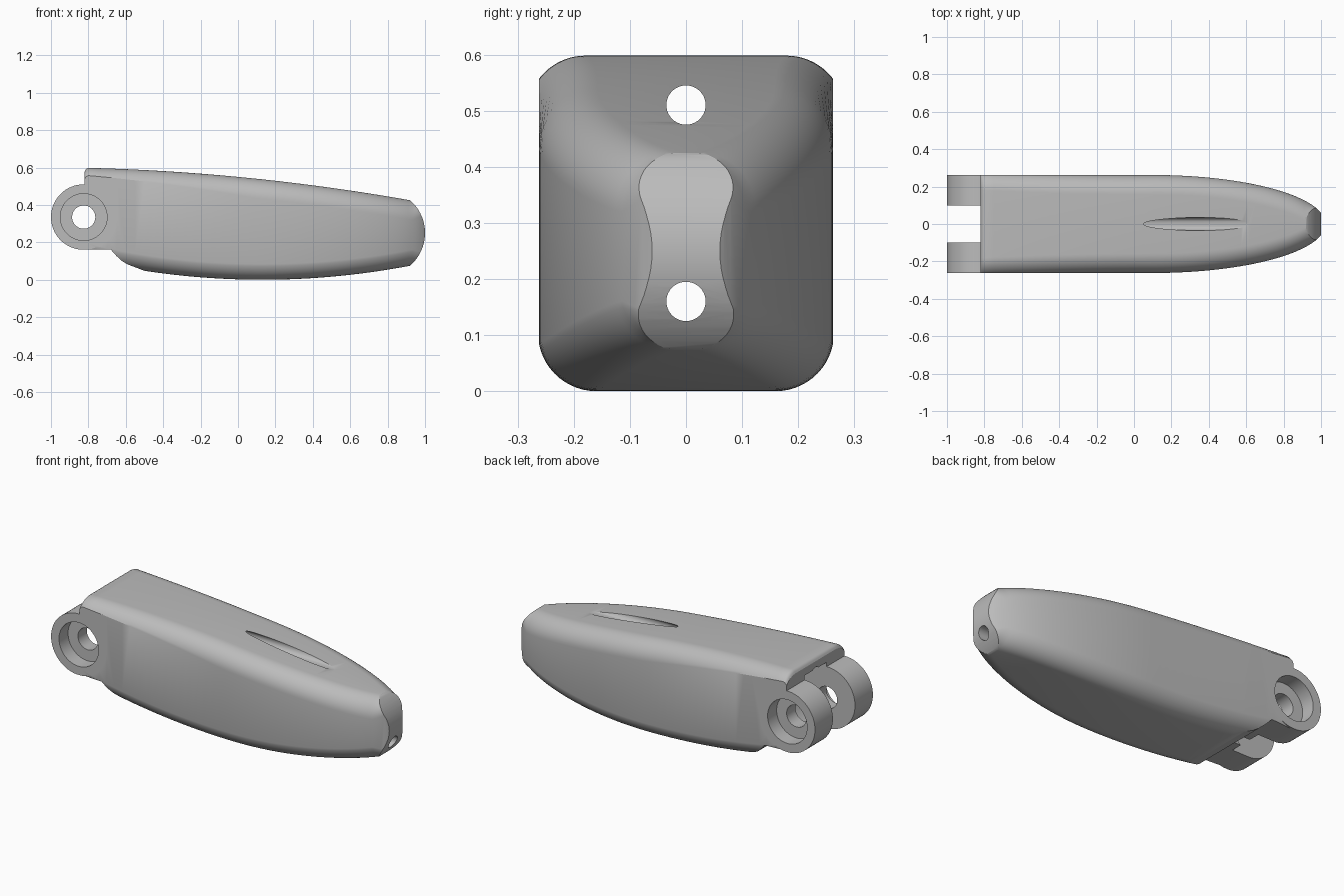
import bpy, bmesh
from math import sin, cos, pi, radians, sqrt

cube = bpy.data.objects.get("Cube")
if cube:
    bpy.data.objects.remove(cube, do_unlink=True)

grey = bpy.data.materials.new("plain grey")
grey.use_nodes = True
grey.diffuse_color = (0.5, 0.5, 0.5, 1)
grey.node_tree.nodes["Principled BSDF"].inputs["Base Color"].default_value = (0.5, 0.5, 0.5, 1)

HALF = 0.262            # half width of the handle
PX, PZ = -0.825, 0.335  # hinge pin centre


def loft(name, rings):
    """Closed skin through equal-length rings, capped at both ends."""
    bm = bmesh.new()
    loops = [[bm.verts.new(p) for p in ring] for ring in rings]
    n = len(loops[0])
    for a, b in zip(loops, loops[1:]):
        for i in range(n):
            j = (i + 1) % n
            bm.faces.new((a[i], a[j], b[j], b[i]))
    bm.faces.new(loops[0])
    bm.faces.new(loops[-1])
    bmesh.ops.recalc_face_normals(bm, faces=bm.faces)
    mesh = bpy.data.meshes.new(name)
    bm.to_mesh(mesh)
    bm.free()
    obj = bpy.data.objects.new(name, mesh)
    bpy.context.collection.objects.link(obj)
    mesh.materials.append(grey)
    return obj


def prism(name, profile, y0, y1):
    return loft(name, [[(x, y, z) for x, z in profile] for y in (y0, y1)])


def disc(u, v, r, n=64):
    return [(u + r * cos(2 * pi * i / n), v + r * sin(2 * pi * i / n)) for i in range(n)]


def combine(target, tool, operation):
    mod = target.modifiers.new(operation, "BOOLEAN")
    mod.operation, mod.solver, mod.object = operation, "EXACT", tool
    bpy.context.view_layer.objects.active = target
    bpy.ops.object.modifier_apply(modifier=mod.name)
    bpy.data.objects.remove(tool, do_unlink=True)


def section(x):
    """Rounded cross-section of the handle at x."""
    w = HALF if x <= 0.1 else HALF * sqrt(1 - ((x - 0.1) / 0.925) ** 2)
    top = 0.598 - 0.0624 * (x + 0.8) - 0.044 * (x + 0.8) * (x - 0.05)
    top -= 0.02 * max(0, (-0.8 - x) / 0.02) ** 2
    bottom = 0.12 * (x - 0.13) ** 2
    t = min(1, max(0, (x + 0.82) / 0.9))
    r = min(0.104, 0.9 * w)
    half = []
    sweep = radians(52 + 38 * t)
    for i in range(13):
        a = sweep * i / 12
        half.append((w - r * sin(sweep) + r * sin(a), top - r * (1 - cos(a))))
    sweep = radians(79)
    for i in range(12, -1, -1):
        a = sweep * i / 12
        half.append((w - r * sin(sweep) + r * sin(a), bottom + r * (1 - cos(a))))
    return [(x, y, z) for y, z in half] + [(x, -y, z) for y, z in reversed(half)]


# Handle body, with stations closer together at the rear lip and the nose
stations = [-0.82, -0.815, -0.81, -0.8]
stations += [-0.8 + 0.9 * i / 18 for i in range(1, 19)]
stations += [0.1 + 0.92 * sin(pi / 2 * i / 32) for i in range(1, 33)]
body = loft("handle_body", [section(x) for x in stations])

# Hinge knuckle
combine(body, prism("knuckle", disc(PX, PZ, 0.175), -HALF, HALF), "UNION")

# Curved undercut behind the belly
under = [(-1.1, -0.1), (-1.1, 0.161), (-0.68, 0.161), (-0.65, 0.127),
         (-0.62, 0.1), (-0.59, 0.082), (-0.55, 0.067), (-0.48, 0.04), (-0.48, -0.1)]
combine(body, prism("undercut", under, -0.4, 0.4), "DIFFERENCE")

# Rounded nose end
nose = [(0.7686 + 0.2314 * cos(radians(a)), 0.25 + 0.2314 * sin(radians(a)))
        for a in range(-60, 61, 4)]
combine(body, prism("nose_cut", nose + [(1.3, 0.5), (1.3, 0)], -0.4, 0.4), "DIFFERENCE")

# Slot between the two hinge lugs
combine(body, prism("lug_slot", disc(PX, PZ, 0.2), -0.1, 0.1), "DIFFERENCE")

# Pin hole and counterbores
combine(body, prism("pin_hole", disc(PX, PZ, 0.062), -0.4, 0.4), "DIFFERENCE")
for side in (-1, 1):
    combine(body, prism("counterbore", disc(PX, PZ, 0.125), side * 0.18, side * 0.4), "DIFFERENCE")

# Two cord channels running the full length
for z in (0.51, 0.16):
    ring = disc(0, z, 0.035, 40)
    drill = loft("cord_channel", [[(x, y, h) for y, h in ring] for x in (-1.2, 1.2)])
    combine(body, drill, "DIFFERENCE")

bpy.ops.object.select_all(action="DESELECT")
body.select_set(True)
bpy.context.view_layer.objects.active = body
bpy.ops.object.shade_smooth_by_angle(angle=radians(28))
